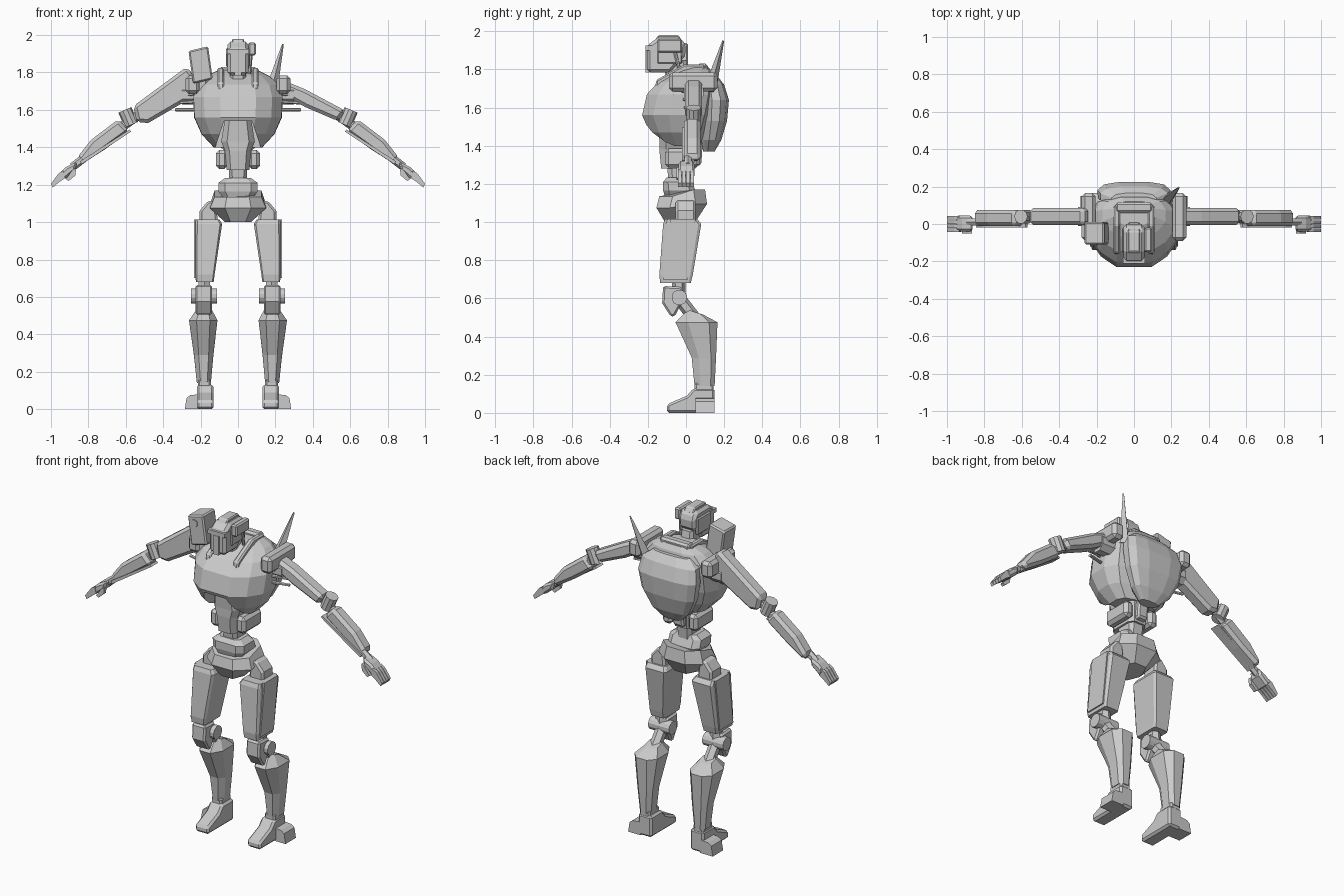
import bpy, bmesh, math
from mathutils import Vector

mat = bpy.data.materials.new("light grey")
mat.diffuse_color = (0.6, 0.6, 0.6, 1)

OCT = [(-.65, -1), (.65, -1), (1, -.65), (1, .65), (.65, 1), (-.65, 1), (-1, .65), (-1, -.65)]
BOXY = [(-.85, -1), (.85, -1), (1, -.85), (1, .85), (.85, 1), (-.85, 1), (-1, .85), (-1, -.85)]
HALF = [(.4, -1), (.76, -.68), (.99, -.22), (1, .4), (.82, .82), (.4, 1)]
ROUND = HALF + [(-x, y) for x, y in reversed(HALF)]


def finish(name, bm, bevel=0, mirror=False):
    bmesh.ops.recalc_face_normals(bm, faces=bm.faces)
    me = bpy.data.meshes.new(name)
    bm.to_mesh(me)
    bm.free()
    me.materials.append(mat)
    ob = bpy.data.objects.new(name, me)
    bpy.context.collection.objects.link(ob)
    if bevel:
        b = ob.modifiers.new("bevel", 'BEVEL')
        b.width, b.segments, b.limit_method = bevel, 1, 'ANGLE'
        b.angle_limit = math.radians(40)
    if mirror:
        ob.modifiers.new("mirror", 'MIRROR')
    return ob


def skin(name, rings, **kw):
    """Join rings of points into one closed solid."""
    bm = bmesh.new()
    vs = [[bm.verts.new(p) for p in r] for r in rings]
    n = len(vs[0])
    for a, b in zip(vs, vs[1:]):
        for i in range(n):
            j = (i + 1) % n
            bm.faces.new((a[i], a[j], b[j], b[i]))
    bm.faces.new(vs[0])
    bm.faces.new(vs[-1])
    return finish(name, bm, **kw)


def loft(name, sections, profile=OCT, **kw):
    """Sections are (z, x0, x1, y0, y1)."""
    return skin(name, [[((a + b) / 2 + px * (b - a) / 2, (c + d) / 2 + py * (d - c) / 2, z)
                        for px, py in profile] for z, a, b, c, d in sections], **kw)


def plate_xz(name, pts, y0, y1, **kw):
    return skin(name, [[(x, y, z) for x, z in pts] for y in (y0, y1)], **kw)


def plate_yz(name, pts, x0, x1, **kw):
    return skin(name, [[(x, y, z) for y, z in pts] for x in (x0, x1)], **kw)


def box(name, x0, x1, y0, y1, z0, z1, **kw):
    return plate_xz(name, [(x0, z0), (x1, z0), (x1, z1), (x0, z1)], y0, y1, **kw)


def rod(name, a, b, r, r2=None, n=8, **kw):
    a, b = Vector(a), Vector(b)
    q = (b - a).to_track_quat('Z', 'Y')
    r2 = r if r2 is None else r2
    ring = lambda c, rad: [c + q @ Vector((rad * math.cos(math.tau * (i + .5) / n),
                                           rad * math.sin(math.tau * (i + .5) / n), 0)) for i in range(n)]
    return skin(name, [ring(a, r), ring(b, r2)], **kw)


# Chest with a notch above the abdomen
chest = loft("chest", [(1.40, -.13, .13, -.13, .07), (1.47, -.195, .195, -.19, .10),
                       (1.56, -.235, .235, -.23, .13), (1.67, -.24, .24, -.205, .15),
                       (1.735, -.22, .22, -.145, .15), (1.78, -.17, .17, -.07, .14),
                       (1.81, -.11, .11, -.01, .12)], ROUND)
notch = plate_xz("notch_cutter", [(-.135, 1.36), (.135, 1.36), (.075, 1.54), (-.075, 1.54)], -.4, -.06)
notch.hide_render = True
notch.hide_viewport = True
cut = chest.modifiers.new("notch", 'BOOLEAN')
cut.object, cut.solver = notch, 'EXACT'

# Back shell and spine
loft("back_shell", [(1.37, -.06, .06, .09, .15), (1.43, -.125, .125, .08, .185), (1.53, -.175, .175, .08, .215),
                    (1.64, -.195, .195, .08, .225), (1.72, -.18, .18, .08, .20),
                    (1.765, -.12, .12, .08, .165)], ROUND)
plate_yz("spine", [(.0, 1.28), (.08, 1.30), (.09, 1.45), (.0, 1.45)], -.035, .035, bevel=.01)

# Collar rails around the neck
plate_yz("collar_rail", [(-.165, 1.69), (-.155, 1.745), (-.01, 1.825), (.10, 1.825), (.10, 1.77), (-.01, 1.76)],
         .075, .11, bevel=.008, mirror=True)
plate_yz("collar_inner", [(-.175, 1.67), (-.165, 1.71), (-.06, 1.775), (-.04, 1.72)], .05, .07, mirror=True)
box("collar_back", -.10, .10, .06, .115, 1.77, 1.83, bevel=.012)

# Neck and head
loft("neck", [(1.70, -.045, .045, -.09, .03), (1.85, -.04, .04, -.10, .0)])
plate_yz("head", [(-.205, 1.785), (-.205, 1.925), (-.15, 1.965), (-.03, 1.965), (-.0, 1.93),
                  (-.005, 1.87), (-.05, 1.82), (-.08, 1.785)], -.055, .055, bevel=.016)
plate_yz("head_crest", [(-.17, 1.94), (-.145, 1.98), (-.04, 1.98), (-.02, 1.95)], -.032, .032, bevel=.006)
box("brow", -.058, .058, -.211, -.16, 1.90, 1.925)
box("face_ridge", -.018, .018, -.213, -.19, 1.785, 1.90)
box("cheek_guard", .045, .065, -.15, -.02, 1.83, 1.93, bevel=.006, mirror=True)
box("ear_sensor", .055, .095, -.15, -.02, 1.89, 1.96, bevel=.008)
rod("ear_cable", (.07, -.06, 1.90), (.06, -.03, 1.78), .009, n=6)

# Shoulder launcher, antenna blade and shoulder blocks
plate_xz("launcher", [(-.265, 1.915), (-.16, 1.94), (-.135, 1.765), (-.24, 1.74)], -.11, .01, bevel=.008)
rod("launcher_port", (-.215, -.116, 1.88), (-.215, -.10, 1.88), .022, n=10)
rod("launcher_mount", (-.19, -.04, 1.66), (-.19, -.04, 1.77), .04)
rod("antenna", (.175, .125, 1.69), (.24, .195, 1.95), .034, .005, n=4)
box("shoulder_block", .205, .28, -.09, .165, 1.685, 1.785, bevel=.018, mirror=True)
rod("shoulder_joint", (.20, .04, 1.68), (.30, .04, 1.68), .055, mirror=True)
for i in range(3):
    rod("shoulder_rod", (.2, -.03 + .01 * i, 1.69 - .045 * i), (.335, .02, 1.675 - .037 * i), .009, n=6, mirror=True)

# Arms
plate_xz("upper_arm_right", [(.25, 1.755), (.36, 1.71), (.575, 1.595), (.535, 1.54), (.36, 1.615), (.26, 1.67)],
         -.005, .085, bevel=.018)
plate_xz("upper_arm_left", [(-.275, 1.83), (-.24, 1.79), (-.24, 1.67), (-.48, 1.53), (-.54, 1.535), (-.56, 1.62)],
         -.005, .085, bevel=.018)
rod("elbow_hub", (.57, .04, 1.52), (.605, .04, 1.60), .038, n=10, mirror=True)
rod("elbow_link", (.53, .04, 1.575), (.65, .04, 1.49), .026, n=6, mirror=True)
plate_xz("forearm", [(.58, 1.485), (.64, 1.55), (.785, 1.44), (.86, 1.345), (.835, 1.31), (.71, 1.39)],
         -.01, .075, bevel=.018, mirror=True)
plate_xz("forearm_plate", [(.57, 1.485), (.58, 1.495), (.845, 1.325), (.835, 1.31)], -.02, .045, mirror=True)
rod("wrist", (.82, .01, 1.345), (.885, .01, 1.295), .022, n=6, mirror=True)
plate_xz("hand", [(.86, 1.325), (.92, 1.295), (.955, 1.26), (.93, 1.225), (.87, 1.275)],
         -.04, .045, bevel=.012, mirror=True)
for i in range(4):
    plate_xz("finger", [(.935, 1.275), (.96, 1.26), (1.0, 1.205), (.99, 1.185), (.955, 1.215), (.925, 1.235)],
             -.043 + .022 * i, -.024 + .022 * i, mirror=True)
plate_xz("thumb", [(.865, 1.29), (.885, 1.28), (.92, 1.23), (.905, 1.22), (.87, 1.25)], -.05, -.028, mirror=True)

# Abdomen and waist
loft("abdomen", [(1.28, -.06, .06, -.13, .05), (1.38, -.07, .07, -.14, .06), (1.43, -.09, .09, -.14, .07),
                 (1.55, -.07, .07, -.15, .05)])
box("waist_pod", .055, .118, -.11, .07, 1.285, 1.385, bevel=.018, mirror=True)
loft("waist_core", [(1.20, -.045, .045, -.09, .03), (1.30, -.05, .05, -.10, .04)])
loft("waist_ring", [(1.10, -.06, .06, -.10, .03), (1.165, -.105, .105, -.12, .05),
                    (1.21, -.105, .105, -.12, .03), (1.235, -.07, .07, -.10, .02)])

# Pelvis and hips
skin("pelvis", [[(s * x, y, z) for s, x, y, z in
                 ((-1, a, f, zf), (1, a, f, zf), (1, w, f + .07, zf), (1, w, b - .06, zb),
                  (1, a, b, zb), (-1, a, b, zb), (-1, w, b - .06, zb), (-1, w, f + .07, zf))]
                for zf, zb, a, w, f, b in ((1.0, 1.01, .04, .07, -.11, .055), (1.075, 1.095, .07, .15, -.155, .11),
                                           (1.135, 1.17, .06, .125, -.14, .10))])
plate_xz("hip", [(.12, 1.11), (.16, 1.115), (.205, 1.06), (.205, .98), (.105, .98)], -.055, .05,
         bevel=.012, mirror=True)

# Legs
loft("thigh", [(.68, .13, .225, -.135, .025), (.72, .125, .228, -.14, .035), (.99, .085, .228, -.12, .08),
               (1.015, .10, .225, -.11, .06)], BOXY, mirror=True)
plate_yz("thigh_plate", [(-.12, .70), (.01, .70), (.05, 1.015), (-.08, 1.015)], .215, .235, mirror=True)
plate_yz("knee_cap", [(-.12, .665), (-.02, .66), (-.02, .58), (-.06, .505), (-.08, .505), (-.125, .575)],
         .138, .228, bevel=.015, mirror=True)
rod("knee_hub", (.112, -.035, .605), (.252, -.035, .605), .041, n=12, mirror=True)
rod("knee_link", (.18, -.04, .70), (.18, -.035, .60), .035, n=6, mirror=True)
rod("shin_link", (.18, -.035, .60), (.18, .05, .49), .034, n=6, mirror=True)
skin("shin", [[(x, y0 + t * (y1 - y0), z0 + t * (z1 - z0)) for x, t in
               ((a + c, 0), (b - c, 0), (b, .3), (b, .8), (b - c, 1), (a + c, 1), (a, .8), (a, .3))]
              for z0, z1, a, b, c, y0, y1 in ((.14, .14, .145, .22, .02, .045, .15), (.29, .28, .132, .235, .025, .03, .157),
                                              (.475, .475, .11, .262, .04, -.055, .165),
                                              (.54, .515, .14, .222, .02, .01, .09))], mirror=True)

# Feet
box("ankle", .145, .215, .045, .145, .08, .16, bevel=.01, mirror=True)
plate_yz("foot", [(-.10, 0), (.15, 0), (.15, .13), (.04, .13), (.005, .09), (-.10, .045)],
         .13, .22, bevel=.012, mirror=True)
plate_xz("foot_outrigger", [(.20, 0), (.285, 0), (.275, .06), (.255, .075), (.20, .08)], .05, .15, mirror=True)
